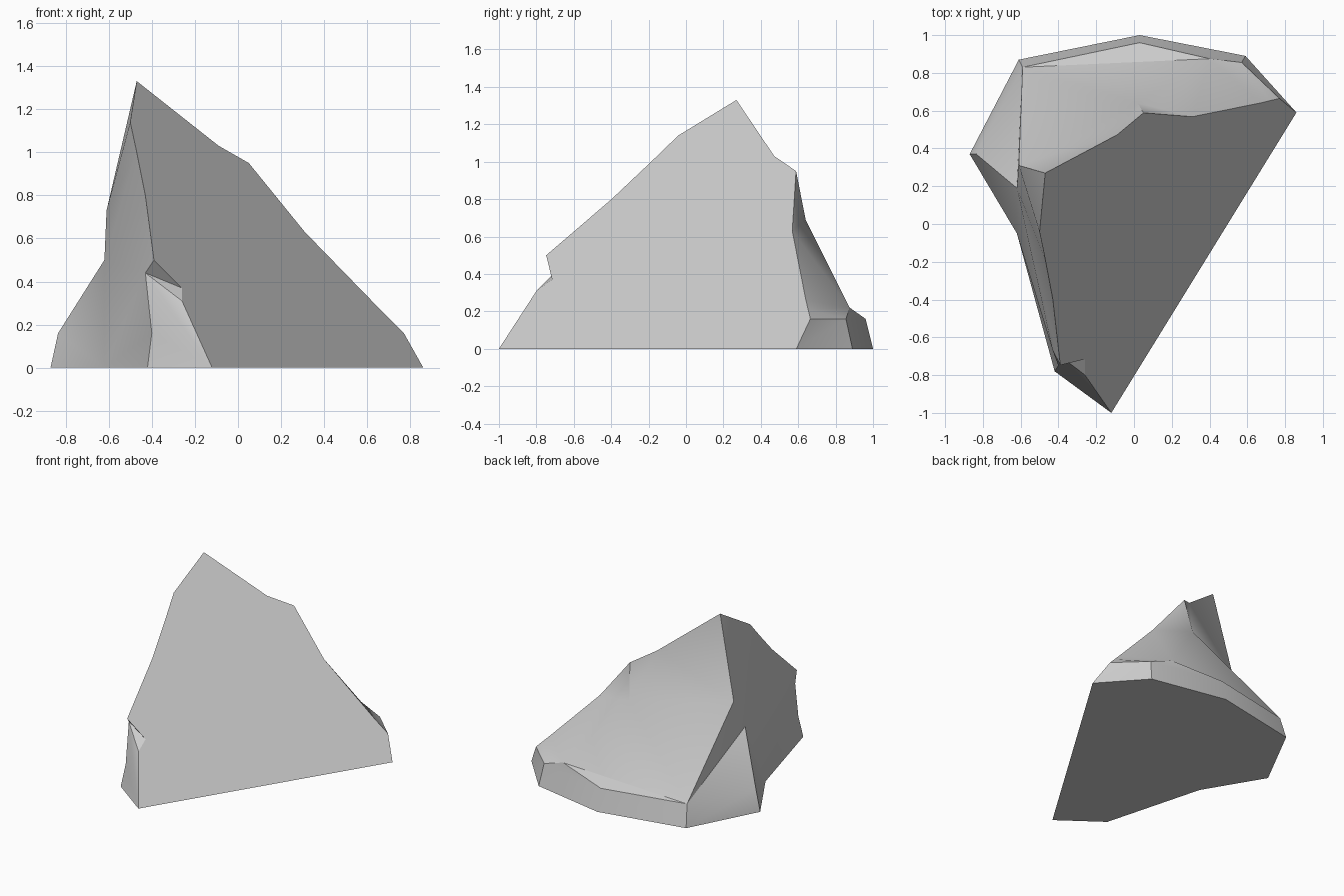
import bpy
import bmesh
import math

cube = bpy.data.objects.get("Cube")
if cube:
    bpy.data.objects.remove(cube, do_unlink=True)

bm = bmesh.new()


def point(x, y, z):
    return bm.verts.new((x, y, z))


def on_cliff(x, z):
    """Place a point on the slanted plane of the big cut face."""
    return point(x, -1 + (1.59 * (x + 0.12) + 1.354 * z) / 0.98, z)


def fan(centre, *ring):
    """Triangles around one corner."""
    for a, b in zip(ring, ring[1:]):
        bm.faces.new((centre, a, b))


# Cliff: outline of the big flat face, clockwise from its front foot
toe, nick_low, nick_high, brow = [on_cliff(*p) for p in (
    (-0.12, 0), (-0.26, 0.31), (-0.26, 0.37), (-0.39, 0.5))]
ridge_low, ridge_mid, ridge_high, peak = [on_cliff(*p) for p in (
    (-0.43, 0.8), (-0.47, 1.0), (-0.5, 1.14), (-0.47, 1.33))]
saddle, crest, slope, tail_high = [on_cliff(*p) for p in (
    (-0.09, 1.03), (0.05, 0.95), (0.31, 0.63), (0.67, 0.26))]
tail_mid, tail_low, heel = [on_cliff(*p) for p in (
    (0.72, 0.21), (0.77, 0.16), (0.86, 0))]
bm.faces.new((toe, nick_low, nick_high, brow, ridge_low, ridge_mid, ridge_high,
              peak, saddle, crest, slope, tail_high, tail_mid, tail_low, heel))

# Foot outline round the back, and the low rim above it
foot = [point(x, y, 0) for x, y in (
    (0.59, 0.89), (0.03, 1.0), (-0.61, 0.87), (-0.87, 0.37))]
rim = [point(x, y, 0.16) for x, y in (
    (0.57, 0.855), (0.03, 0.96), (-0.59, 0.83), (-0.835, 0.37))]
waist = point(-0.62, -0.05, 0)
front_foot = point(-0.42, -0.78, 0)
front_rim = point(-0.40, -0.75, 0.16)
bm.faces.new((toe, heel, *foot, waist, front_foot))
for i in range(len(foot) - 1):
    bm.faces.new((foot[i], foot[i + 1], rim[i + 1], rim[i]))
fan(rim[-1], foot[-1], waist)

# Inner corners: overhang, notch, hollow in the back and ledge
lip = point(-0.43, -0.67, 0.44)
notch_low = point(-0.62, 0.19, 0.5)
notch_high = point(-0.61, 0.31, 0.73)
hollow = point(0.02, 0.64, 0.69)
ledge = point(0.4, 0.875, 0.22)

# Front nook and side
fan(lip, brow, nick_high, nick_low, toe, front_rim, waist, notch_low, brow)
fan(front_rim, toe, front_foot, waist)
fan(notch_low, brow, ridge_low, ridge_mid, notch_high, rim[2], rim[3], waist)
# Peak and back slopes
fan(notch_high, ridge_mid, ridge_high, peak, saddle, hollow, rim[2])
fan(hollow, saddle, crest, slope, ledge, rim[2])
fan(ledge, slope, tail_high, tail_mid, rim[0], rim[1], rim[2])
fan(rim[0], tail_mid, tail_low, heel, foot[0])

bmesh.ops.recalc_face_normals(bm, faces=bm.faces)
mesh = bpy.data.meshes.new("rock")
bm.to_mesh(mesh)
bm.free()

# Stone colour
stone = bpy.data.materials.new("stone_grey")
stone.use_nodes = True
colour = (0.6, 0.6, 0.6, 1)
stone.diffuse_color = colour
stone.node_tree.nodes["Principled BSDF"].inputs["Base Color"].default_value = colour
mesh.materials.append(stone)

rock = bpy.data.objects.new("rock", mesh)
bpy.context.collection.objects.link(rock)
bpy.ops.object.select_all(action='DESELECT')
rock.select_set(True)
bpy.context.view_layer.objects.active = rock
bpy.ops.object.shade_smooth_by_angle(angle=math.radians(30))
